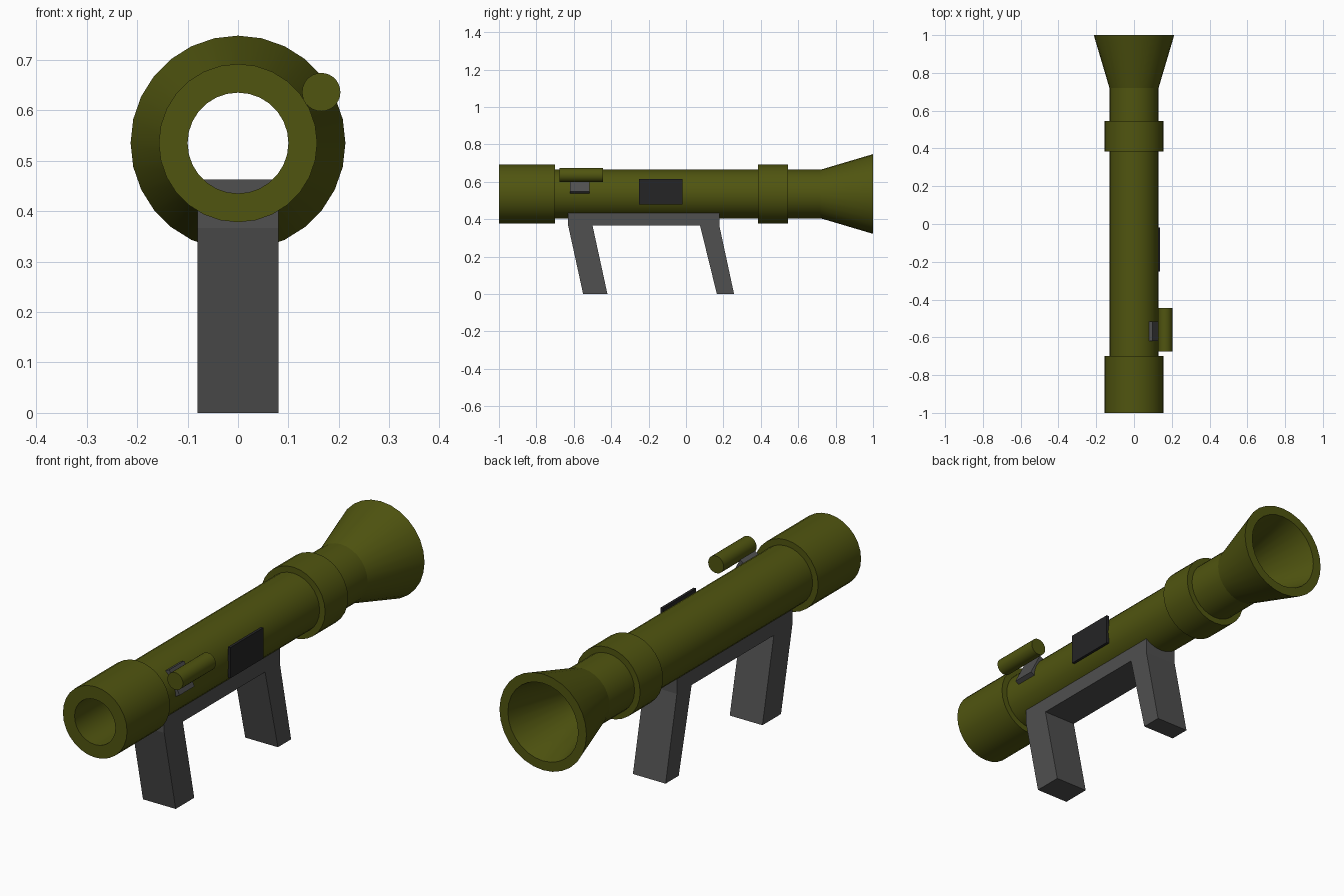
import bpy, bmesh, math
from mathutils import Matrix, Vector

if "Cube" in bpy.data.objects:
    bpy.data.objects.remove(bpy.data.objects["Cube"], do_unlink=True)


def material(name, r, g, b):
    m = bpy.data.materials.new(name)
    m.use_nodes = True
    m.diffuse_color = (r, g, b, 1)
    m.node_tree.nodes["Principled BSDF"].inputs["Base Color"].default_value = (r, g, b, 1)
    return m


olive = material("olive_green", 0.08, 0.09, 0.005)
grey = material("dark_grey", 0.08, 0.08, 0.08)
black = material("near_black", 0.018, 0.018, 0.019)

AXIS_Z = 0.535
TUBE_R, BORE_R, COLLAR_R = 0.13, 0.10, 0.157


def finish(bm, name, mat, smooth=False):
    mesh = bpy.data.meshes.new(name)
    bm.to_mesh(mesh)
    bm.free()
    obj = bpy.data.objects.new(name, mesh)
    bpy.context.collection.objects.link(obj)
    mesh.materials.append(mat)
    if smooth:
        bpy.ops.object.select_all(action='DESELECT')
        obj.select_set(True)
        bpy.context.view_layer.objects.active = obj
        bpy.ops.object.shade_smooth_by_angle(angle=math.radians(15.5))
    return obj


def lathe(name, profile, mat, x=0.0, z=AXIS_Z, sides=28):
    """Spin (radius, y) points about an axis running along y."""
    bm = bmesh.new()
    rings = []
    for i in range(sides):
        a = math.tau * i / sides
        rings.append([bm.verts.new((x + r * math.sin(a), y, z + r * math.cos(a)))
                      for r, y in profile])
    for i, ring in enumerate(rings):
        nxt = rings[(i + 1) % sides]
        for j in range(len(profile) - 1):
            bm.faces.new((ring[j], nxt[j], nxt[j + 1], ring[j + 1]))
    bmesh.ops.remove_doubles(bm, verts=bm.verts, dist=1e-5)
    return finish(bm, name, mat, True)


def box(name, size, centre, mat, tilt=0.0):
    bm = bmesh.new()
    bmesh.ops.create_cube(bm, size=1, matrix=Matrix.Translation(centre)
                          @ Matrix.Rotation(-tilt, 4, 'Y')
                          @ Matrix.Diagonal((*size, 1)))
    return finish(bm, name, mat)


# Hollow tube with flared rear bell
lathe("launch_tube", [(TUBE_R, -0.7), (TUBE_R, 0.72), (0.213, 1.0), (0.172, 1.0),
                      (BORE_R, 0.72), (BORE_R, -0.7)], olive)

# Thick muzzle and rear collar
lathe("front_collar", [(BORE_R, -0.7), (BORE_R, -1.0), (COLLAR_R, -1.0),
                       (COLLAR_R, -0.7), (TUBE_R, -0.7)], olive)
lathe("rear_collar", [(TUBE_R, 0.385), (COLLAR_R, 0.385),
                      (COLLAR_R, 0.545), (TUBE_R, 0.545)], olive)

# Sighting scope and its mounting plate on the left side
SCOPE_R = 0.038
lathe("scope", [(0, -0.675), (SCOPE_R, -0.675), (SCOPE_R, -0.445), (0, -0.445)],
      olive, x=0.165, z=0.636)
angle = math.radians(27)
offset = Vector((math.cos(angle), 0, math.sin(angle))) * 0.124
box("scope_mount", (0.028, 0.105, 0.112),
    Vector((0, -0.568, AXIS_Z)) + offset, grey, angle)

# Flat side panel
box("side_panel", (0.012, 0.232, 0.136), Vector((0.132, -0.135, 0.547)), black)

# Support frame: rail with two slanted legs, extruded across x
outline = [(-0.63, 0.463), (-0.63, 0.367), (-0.55, 0), (-0.42, 0), (-0.50, 0.367),
           (0.075, 0.367), (0.165, 0), (0.257, 0), (0.178, 0.367), (0.178, 0.463)]
bm = bmesh.new()
face = bm.faces.new([bm.verts.new((-0.08, y, z)) for y, z in outline])
extruded = bmesh.ops.extrude_face_region(bm, geom=[face])["geom"]
bmesh.ops.translate(bm, vec=(0.16, 0, 0),
                    verts=[g for g in extruded if isinstance(g, bmesh.types.BMVert)])
bmesh.ops.recalc_face_normals(bm, faces=bm.faces)
finish(bm, "support_frame", grey)
